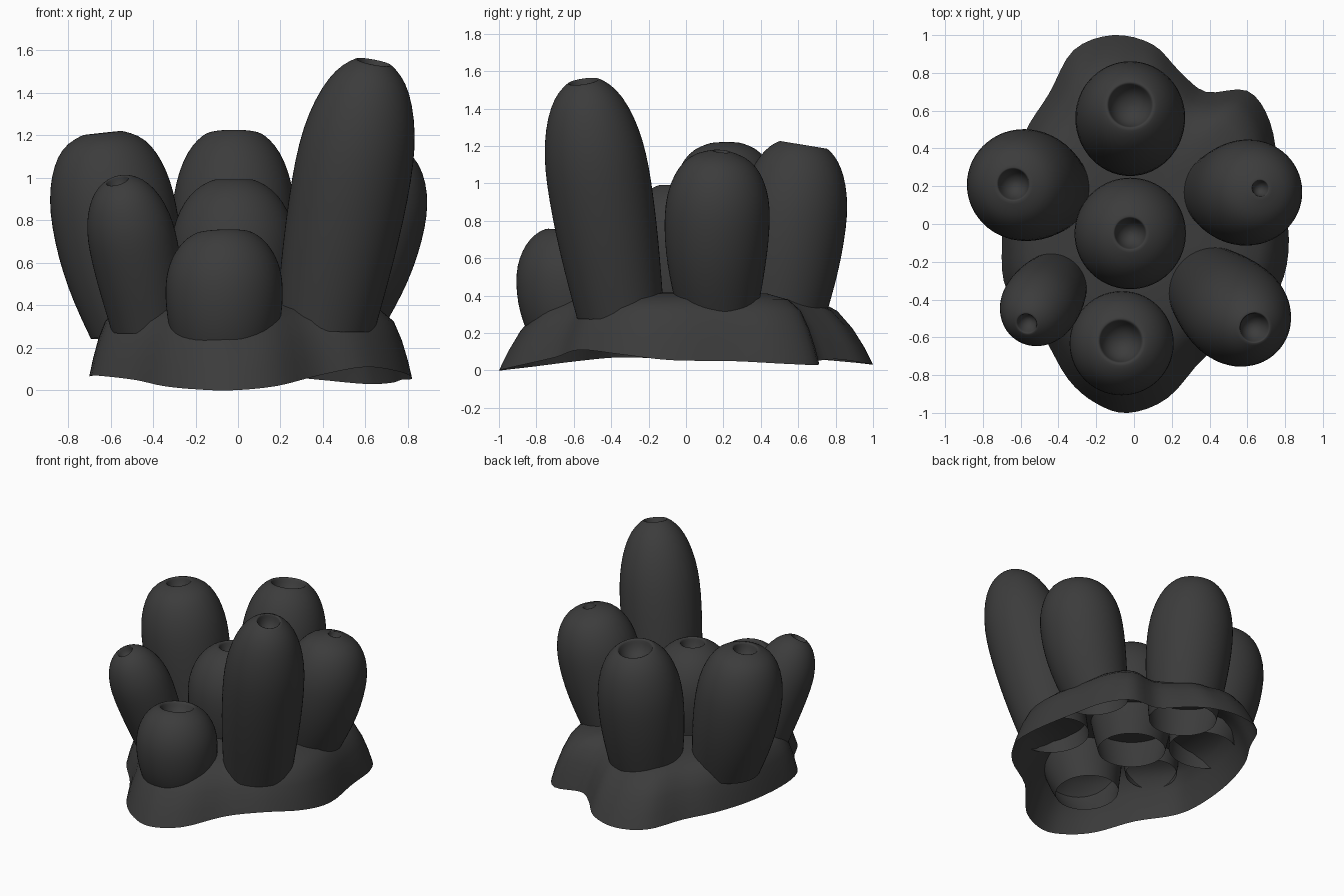
import bpy, bmesh, math
from mathutils import Vector

if "Cube" in bpy.data.objects:
    bpy.data.objects.remove(bpy.data.objects["Cube"])

mat = bpy.data.materials.new("charcoal")
mat.diffuse_color = (0.045, 0.045, 0.045, 1)
mat.use_nodes = True
mat.node_tree.nodes["Principled BSDF"].inputs["Base Color"].default_value = mat.diffuse_color


def make_object(name, rings, cap=False, subdiv=0):
    """Skin a list of closed rings; optionally close the last one."""
    bm = bmesh.new()
    vs = [[bm.verts.new(p) for p in r] for r in rings]
    for a, b in zip(vs, vs[1:]):
        n = len(a)
        for i in range(n):
            bm.faces.new((a[i], a[(i + 1) % n], b[(i + 1) % n], b[i]))
    if cap:
        c = sum((v.co for v in vs[-1]), Vector()) / len(vs[-1])
        c = bm.verts.new(c)
        for i in range(len(vs[-1])):
            bm.faces.new((vs[-1][i], vs[-1][(i + 1) % len(vs[-1])], c))
    for f in bm.faces:
        f.smooth = True
    me = bpy.data.meshes.new(name)
    bm.to_mesh(me)
    bm.free()
    me.materials.append(mat)
    ob = bpy.data.objects.new(name, me)
    bpy.context.collection.objects.link(ob)
    if subdiv:
        m = ob.modifiers.new("smooth", 'SUBSURF')
        m.levels = m.render_levels = subdiv
    return ob


def spline(p, steps):
    """Closed Catmull-Rom curve through the points."""
    out, n = [], len(p)
    for i in range(n):
        a, b, c, d = (Vector(p[(i + k) % n]) for k in (-1, 0, 1, 2))
        for s in range(steps):
            t = s / steps
            out.append(0.5 * (2 * b + (c - a) * t + (2 * a - 5 * b + 4 * c - d) * t * t
                              + (3 * b - a - 3 * c + d) * t ** 3))
    return out


# Wavy skirt that carries the tubes
outline = [(-0.03, -1.0, 0.0), (0.18, -0.92, 0.02), (0.38, -0.70, 0.07), (0.60, -0.57, 0.11),
           (0.77, -0.34, 0.085), (0.82, -0.08, 0.055), (0.77, 0.25, 0.05), (0.72, 0.54, 0.035),
           (0.60, 0.705, 0.03), (0.38, 0.70, 0.05), (0.24, 0.81, 0.06), (0.10, 0.95, 0.04),
           (-0.11, 1.0, 0.03), (-0.32, 0.92, 0.04), (-0.45, 0.69, 0.06), (-0.58, 0.48, 0.07),
           (-0.67, 0.20, 0.07), (-0.70, -0.12, 0.065), (-0.67, -0.36, 0.07), (-0.49, -0.58, 0.05),
           (-0.35, -0.82, 0.02), (-0.20, -0.95, 0.005)]
rim = spline(outline, 4)
profile = [(1, 0), (0.95, 0.10), (0.88, 0.21), (0.79, 0.31), (0.67, 0.375), (0.5, 0.41),
           (0.3, 0.42), (0.1, 0.42)]


def skirt_point(p, s, h):
    """The skirt rises more steeply on its left and right sides."""
    side = (abs(p.x) / math.hypot(p.x, p.y)) ** 0.8
    s = 1 - (1 - s) * (1 - 0.5 * side * min(1, s * 1.3))
    return Vector((p.x * s, p.y * s, p.z * (1 - h / 0.42) + h))


make_object("base_skirt", [[skirt_point(p, s, h) for p in rim] for s, h in profile], cap=True)


def tube(name, bottom, middle, top, r0, r1, hole, power=1.0):
    """Leaning swollen tube, open below, with a rounded pit at its mouth."""
    b, m, t = Vector(bottom), Vector(middle), Vector(top)
    ctrl = 2 * m - (b + t) / 2

    def ring(u, r, drop=0.0):
        c = b * (1 - u) ** 2 + ctrl * 2 * u * (1 - u) + t * u * u
        d = ((ctrl - b) * (1 - u) + (t - ctrl) * u).normalized()
        # rings turn from level at the foot to square with the axis
        d = Vector((0, 0, 1)).lerp(d, min(1, 0.3 + 2 * u)).normalized()
        x = Vector((0, 1, 0)).cross(d).normalized()
        y = d.cross(x)
        c = c - d * drop
        return [c + x * math.cos(k * math.tau / 28) * r + y * math.sin(k * math.tau / 28) * r
                for k in range(28)]

    rings = []
    for u in (0, 0.13, 0.28, 0.43):
        rings.append(ring(u, r0 + (r1 - r0) * math.sin(u / 0.55 * math.pi / 2)))
    # shoulder: round in from the widest ring to the mouth
    for u, k in ((0.58, 1.0), (0.70, 0.95), (0.81, 0.80), (0.90, 0.58), (0.96, 0.31)):
        rings.append(ring(u, hole + (r1 - hole) * k ** power))
    rings.append(ring(0.99, hole * 1.12))
    # pit
    depth = min(0.11, hole * 1.2)
    for dr, k in ((0.0, 0.98), (0.25, 0.93), (0.65, 0.75), (0.9, 0.45), (1.0, 0.15)):
        rings.append(ring(1, hole * k, dr * depth + 0.006))
    make_object(name, rings, cap=True, subdiv=1)


tubes = {
    "tube_center": ((-0.02, -0.05, 0.2), (-0.02, -0.05, 0.6), (-0.02, -0.05, 1.0), 0.23, 0.30, 0.085),
    "tube_back": ((-0.02, 0.49, 0.2), (-0.02, 0.555, 0.72), (-0.02, 0.63, 1.215), 0.23, 0.295, 0.12),
    "tube_left": ((-0.46, 0.18, 0.26), (-0.57, 0.205, 0.75), (-0.64, 0.21, 1.22), 0.235, 0.30, 0.085, 0.8),
    "tube_front_left": ((-0.42, -0.32, 0.28), (-0.485, -0.41, 0.65), (-0.57, -0.53, 0.995), 0.175, 0.21, 0.055),
    "tube_front": ((-0.07, -0.58, 0.12), (-0.065, -0.63, 0.43), (-0.07, -0.62, 0.75), 0.215, 0.28, 0.115),
    "tube_tall": ((0.41, -0.35, 0.29), (0.525, -0.455, 0.94), (0.64, -0.55, 1.555), 0.235, 0.28, 0.08),
    "tube_right": ((0.47, 0.17, 0.31), (0.59, 0.165, 0.76), (0.67, 0.19, 1.18), 0.215, 0.285, 0.045, 0.8),
}
for name, spec in tubes.items():
    tube(name, *spec)
